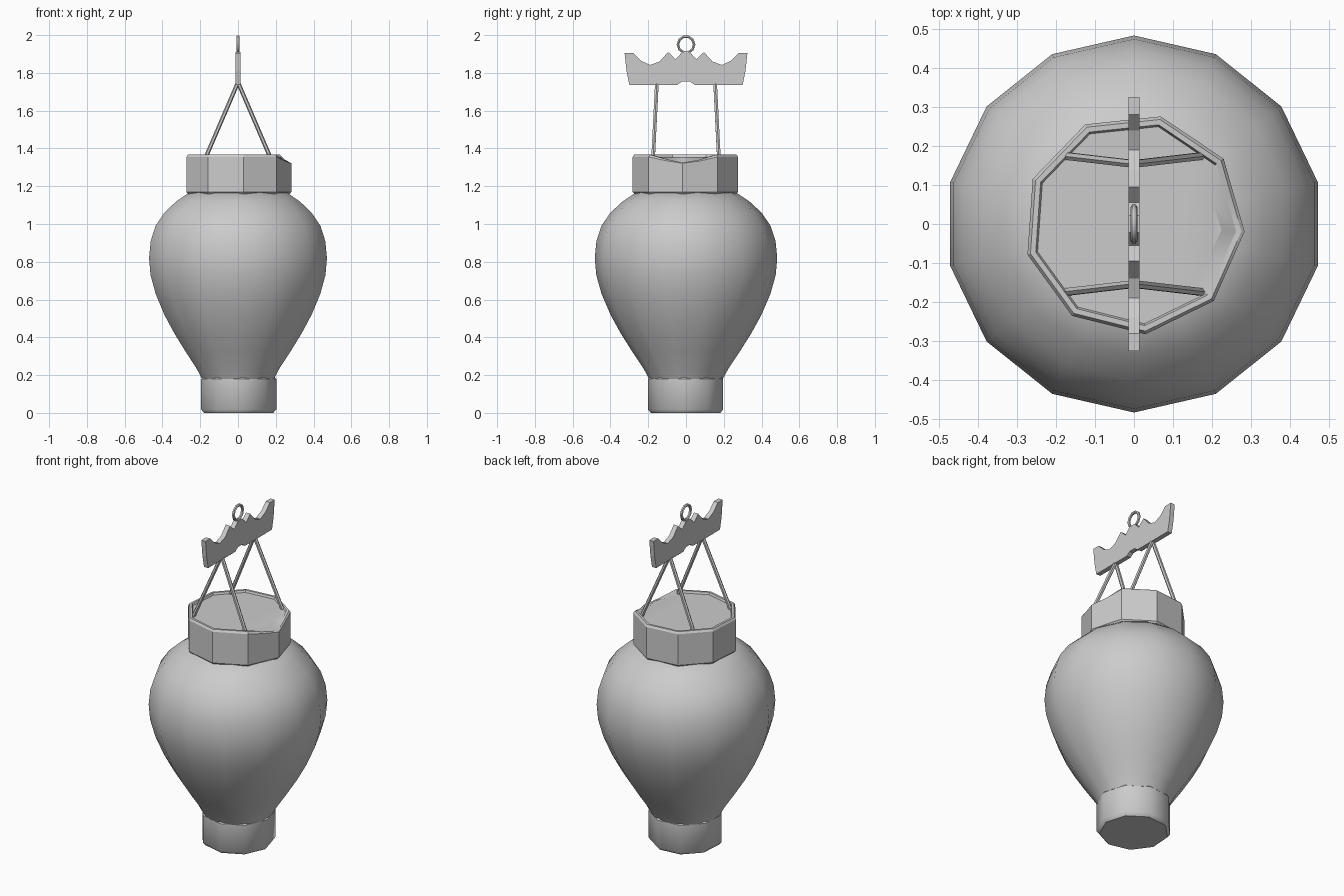
import bpy, bmesh
from math import sin, cos, radians, pi
from mathutils import Vector

if "Cube" in bpy.data.objects:
    bpy.data.objects.remove(bpy.data.objects["Cube"])


def finish(bm, name, angle=None):
    bmesh.ops.recalc_face_normals(bm, faces=bm.faces)
    mesh = bpy.data.meshes.new(name)
    bm.to_mesh(mesh)
    bm.free()
    ob = bpy.data.objects.new(name, mesh)
    bpy.context.collection.objects.link(ob)
    if angle:
        bpy.ops.object.select_all(action='DESELECT')
        ob.select_set(True)
        bpy.context.view_layer.objects.active = ob
        bpy.ops.object.shade_smooth_by_angle(angle=radians(angle))
    return ob


def loft(bm, rings, close=False):
    """Join equal-length rings of points; cap the ends unless closed."""
    loops = [[bm.verts.new(p) for p in ring] for ring in rings]
    n = len(loops[0])
    pairs = list(zip(loops, loops[1:])) + ([(loops[-1], loops[0])] if close else [])
    for a, b in pairs:
        for i in range(n):
            j = (i + 1) % n
            bm.faces.new((a[i], a[j], b[j], b[i]))
    if not close:
        bm.faces.new(loops[0][::-1])
        bm.faces.new(loops[-1])


def lathe(name, profile, sides, phase, angle):
    bm = bmesh.new()
    turns = [radians(phase) + 2 * pi * i / sides for i in range(sides)]
    loft(bm, [[(r * cos(t), r * sin(t), z) for t in turns] for r, z in profile])
    return finish(bm, name, angle)


# Rounded lantern body, 14 sides
lathe("lantern_body", [(0.195, 0.18), (0.225, 0.235), (0.285, 0.325), (0.345, 0.42),
                       (0.40, 0.52), (0.447, 0.63), (0.475, 0.73), (0.483, 0.82),
                       (0.474, 0.91), (0.448, 0.99), (0.40, 1.06), (0.335, 1.12),
                       (0.26, 1.17)], 14, 90, 40)

# Nine-sided foot
lathe("foot", [(0.187, 0.0), (0.203, 0.018), (0.203, 0.18), (0.193, 0.19)], 9, -4, 42)

# Nine-sided collar with a chipped rim on the +x side
turns = []
for k in range(9):
    turns.append((radians(-4 + 40 * k), 1.0))
    turns.append((radians(16 + 40 * k), cos(radians(20))))
n = len(turns)
chip = {0: 0.042, 1: 0.027, n - 1: 0.024}


def collar_ring(r, z, drop=0.0, inset=0.0):
    ring = []
    for i, (t, f) in enumerate(turns):
        d = chip.get(i, 0)
        rr = r * f - (inset if d else 0)
        ring.append((rr * cos(t), rr * sin(t), z - d * drop))
    return ring


bm = bmesh.new()
loft(bm, [collar_ring(0.275, 1.16), collar_ring(0.284, 1.17), collar_ring(0.284, 1.355, 0.8),
          collar_ring(0.276, 1.367, 1), collar_ring(0.262, 1.367, 1),
          collar_ring(0.257, 1.355, 0, 0.032)])
finish(bm, "collar", 30)

# Carved hanging bar, half outline mirrored across y = 0
half = [(0.02, 1.755), (0.045, 1.737), (0.30, 1.737), (0.315, 1.81), (0.325, 1.905),
        (0.28, 1.905), (0.24, 1.865), (0.19, 1.842), (0.14, 1.86), (0.095, 1.91),
        (0.055, 1.872), (0.022, 1.908)]
outline = half + [(-y, z) for y, z in reversed(half)]
bm = bmesh.new()
loft(bm, [[(x, y, z) for y, z in outline] for x in (-0.014, 0.014)])
finish(bm, "hanging_bar")

# Small ring on top of the bar
bm = bmesh.new()
rings = []
for i in range(10):
    t = 2 * pi * (i + 0.5) / 10
    rings.append([(0.009 * cos(a), (0.043 + 0.008 * sin(a)) * sin(t),
                   1.95 + (0.043 + 0.008 * sin(a)) * cos(t))
                  for a in [2 * pi * k / 6 for k in range(6)]])
loft(bm, rings, close=True)
finish(bm, "hook_ring", 50)


# Four support rods forming two A-frames
def rod(name, a, b, radius=0.011, sides=6):
    a, b = Vector(a), Vector(b)
    d = (b - a).normalized()
    u = d.cross(Vector((0, 1, 0))).normalized()
    v = d.cross(u)
    bm = bmesh.new()
    turns = [2 * pi * k / sides for k in range(sides)]
    loft(bm, [[p + radius * (u * cos(t) + v * sin(t)) for t in turns] for p in (a, b)])
    finish(bm, name)


for sy, side in ((-1, "front"), (1, "back")):
    for sx, hand in ((-1, "left"), (1, "right")):
        rod(f"rod_{side}_{hand}", (0.172 * sx, 0.174 * sy, 1.35), (0, 0.154 * sy, 1.75))
